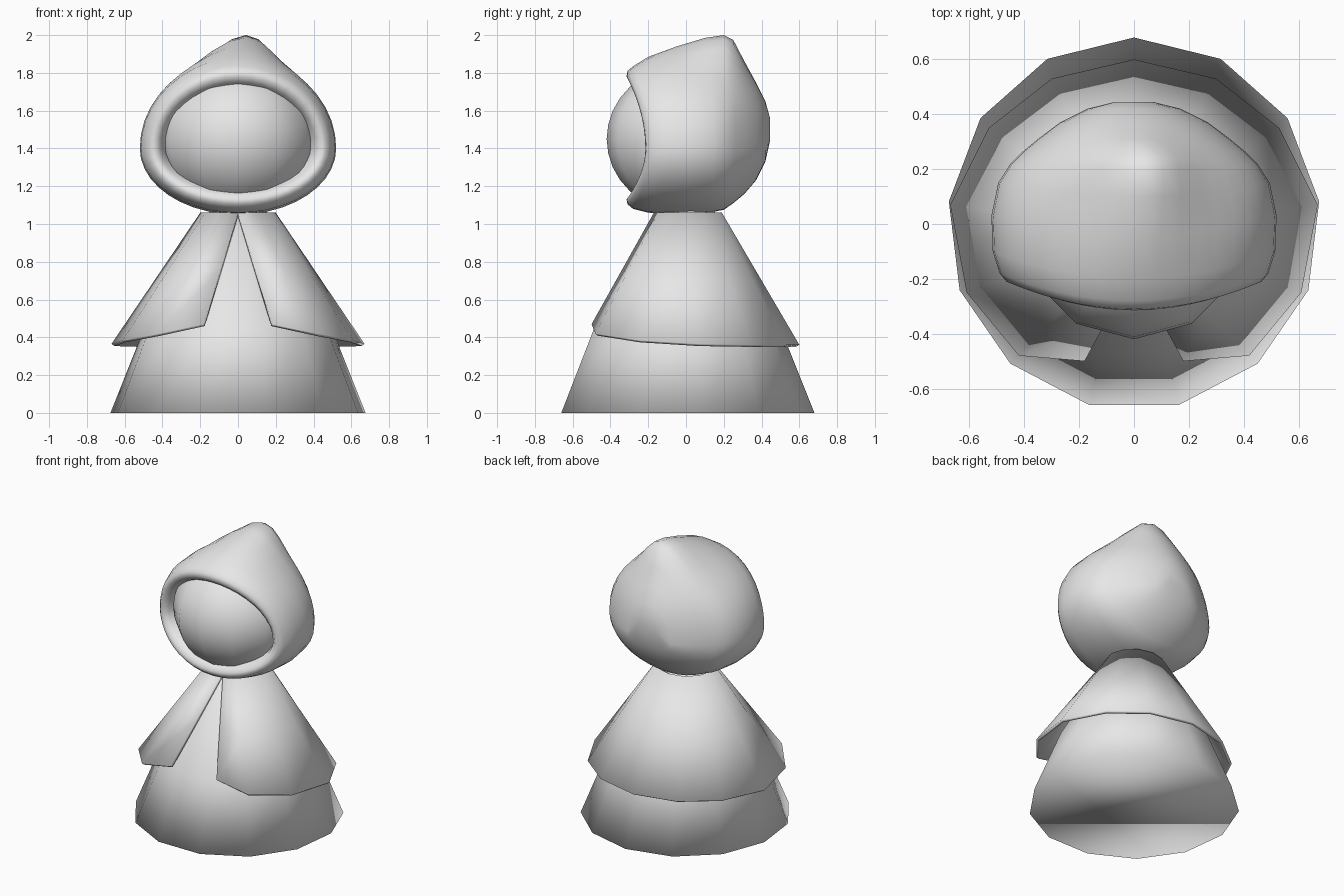
import bpy, bmesh, math

if "Cube" in bpy.data.objects:
    bpy.data.objects.remove(bpy.data.objects["Cube"], do_unlink=True)

grey = bpy.data.materials.new("plain_grey")
grey.use_nodes = True
COLOUR = (0.8, 0.8, 0.8, 1)
grey.diffuse_color = COLOUR
grey.node_tree.nodes["Principled BSDF"].inputs["Base Color"].default_value = COLOUR


def loft(name, rings, closed=True, cap_start=False, cap_end=False):
    """Bridge successive rings of points into one smooth surface."""
    bm = bmesh.new()
    loops = [[bm.verts.new(p) for p in ring] for ring in rings]
    for a, b in zip(loops, loops[1:]):
        n = len(a)
        for i in range(n if closed else n - 1):
            j = (i + 1) % n
            bm.faces.new((a[i], a[j], b[j], b[i]))
    if cap_start:
        bm.faces.new(loops[0][::-1])
    if cap_end:
        bm.faces.new(loops[-1])
    bmesh.ops.recalc_face_normals(bm, faces=bm.faces)
    return finish(name, bm)


def finish(name, bm):
    for f in bm.faces:
        f.smooth = True
    mesh = bpy.data.meshes.new(name)
    bm.to_mesh(mesh)
    bm.free()
    mesh.materials.append(grey)
    obj = bpy.data.objects.new(name, mesh)
    bpy.context.collection.objects.link(obj)
    return obj


# Robe: a thirteen-sided cone with one vertex at the back
SIDES = 13
robe_rings = []
for r, z in ((0.68, 0), (0.5, 0.45), (0.15, 1.07)):
    angles = [math.pi / 2 + math.tau * i / SIDES for i in range(SIDES)]
    robe_rings.append([(r * math.cos(a), r * math.sin(a), z) for a in angles])
loft("robe", robe_rings, cap_start=True, cap_end=True)

# Cape: open at the front, hem points from the front corner round to the back
half_hem = [(0.18, -0.5, 0.47), (0.42, -0.48, 0.42), (0.61, -0.25, 0.385),
            (0.67, 0.07, 0.365), (0.53, 0.35, 0.36), (0.3, 0.53, 0.36)]
hem = half_hem + [(0, 0.6, 0.36)] + [(-x, y, z) for x, y, z in reversed(half_hem)]
collar = []
for i in range(len(hem)):
    a = -math.pi / 2 + math.tau * i / (len(hem) - 1)
    collar.append((0.2 * math.cos(a), 0.01 + 0.18 * math.sin(a), 1.06))
middle = [tuple((p + q) / 2 for p, q in zip(h, c)) for h, c in zip(hem, collar)]
cape = loft("cape", [hem, middle, collar], closed=False)
thick = cape.modifiers.new("cloth_thickness", "SOLIDIFY")
thick.thickness = 0.02
thick.offset = -1

# Hood: rings from inside the opening to the back of the head
# y, side setback, half width, height below, height above, peak height
hood_rings = [
    (-0.2, 0.1, 0.38, 0.2, 0.3, 0), (-0.29, 0.1, 0.41, 0.24, 0.35, 0),
    (-0.315, 0.1, 0.44, 0.27, 0.38, 0), (-0.31, 0.1, 0.465, 0.295, 0.41, 0),
    (-0.28, 0.1, 0.49, 0.32, 0.435, 0), (-0.2, 0.1, 0.515, 0.34, 0.47, 0.015),
    (-0.05, 0.08, 0.52, 0.35, 0.48, 0.06), (0.1, 0.05, 0.495, 0.345, 0.475, 0.11),
    (0.2, 0.02, 0.45, 0.325, 0.46, 0.14), (0.25, 0.01, 0.41, 0.29, 0.445, 0.13),
    (0.31, 0, 0.35, 0.24, 0.41, 0.05), (0.37, 0, 0.27, 0.17, 0.34, 0.01),
    (0.42, 0, 0.17, 0.07, 0.25, 0), (0.445, 0, 0.07, -0.04, 0.16, 0)]
STEPS = 40
rings = []
for y, setback, w, low, high, peak in hood_rings:
    ring = []
    for i in range(STEPS):
        a = math.tau * i / STEPS
        c, s = math.cos(a), math.sin(a)
        tip = peak * max(s, 0) ** 10
        mid = 1.4 + (0.1 if low < 0 else 0)
        up = high - (mid - 1.4)
        down = low + (mid - 1.4)
        ring.append((w * c + 0.3 * tip, y + setback * c * c,
                     mid + s * (up if s > 0 else down) + tip))
    rings.append(ring)
loft("hood", rings, cap_end=True)

# Face: a rounded ball set in the hood
bm = bmesh.new()
bmesh.ops.create_uvsphere(bm, u_segments=12, v_segments=16, radius=0.42)
bmesh.ops.scale(bm, vec=(1, 1, 0.93), verts=bm.verts)
bmesh.ops.translate(bm, vec=(0, 0, 1.45), verts=bm.verts)
finish("face", bm)
